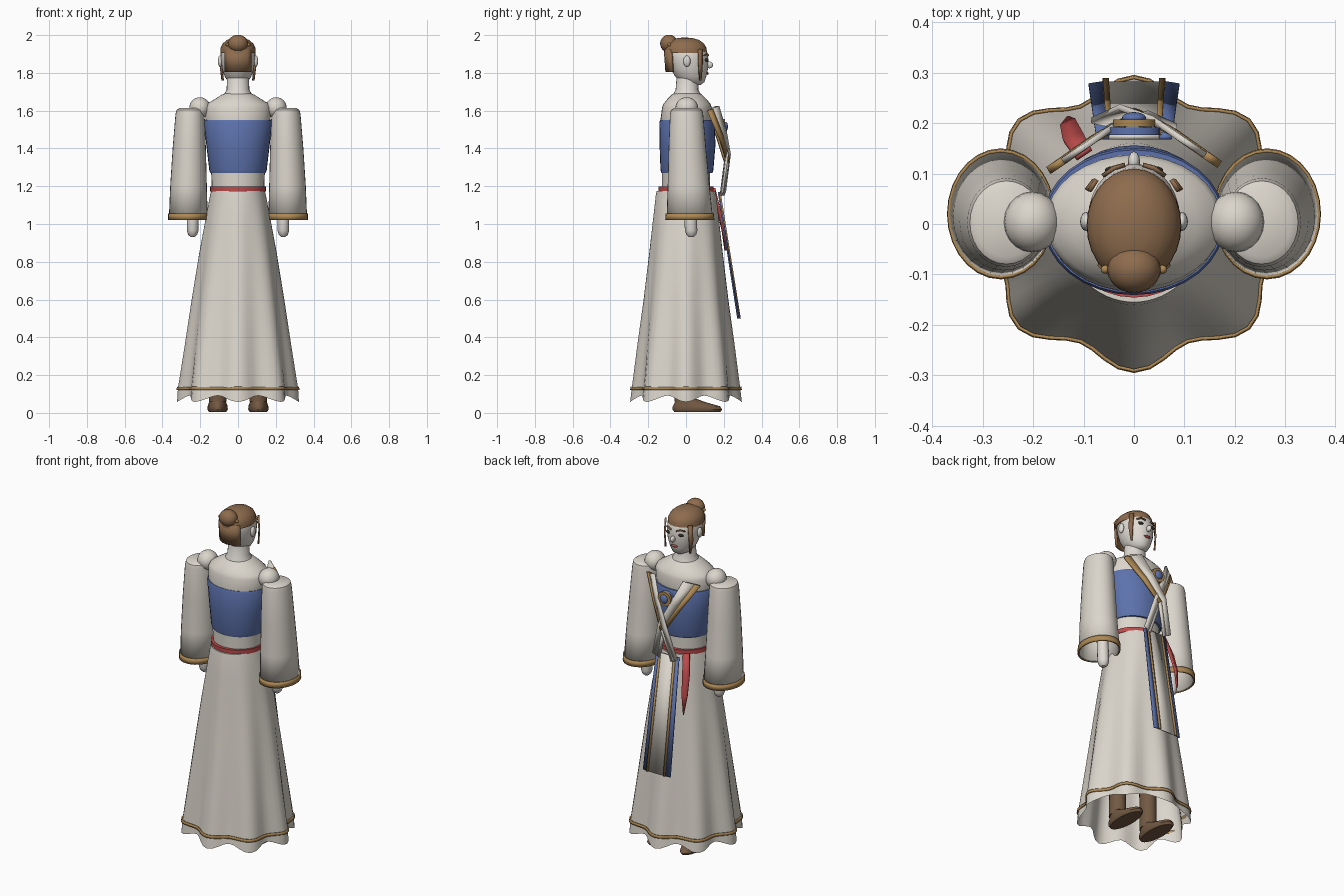
import bpy, bmesh, math
from mathutils import Vector


def mat(name, r, g, b):
    m = bpy.data.materials.new(name)
    m.diffuse_color = (r, g, b, 1)
    return m


CLOTH = mat("cream cloth", .71, .67, .60)
SKIN = mat("pale skin", .74, .70, .65)
BLUE = mat("blue cloth", .11, .17, .42)
GOLD = mat("gold trim", .42, .25, .09)
HAIR = mat("brown hair", .27, .15, .075)
SHOE = mat("dark brown leather", .17, .10, .055)
RED = mat("red cloth", .50, .07, .07)
DARK = mat("dark eye", .03, .025, .02)


def finish(name, bm, m, angle=40):
    bmesh.ops.recalc_face_normals(bm, faces=bm.faces)
    me = bpy.data.meshes.new(name)
    bm.to_mesh(me)
    bm.free()
    ob = bpy.data.objects.new(name, me)
    bpy.context.collection.objects.link(ob)
    me.materials.append(m)
    bpy.ops.object.select_all(action='DESELECT')
    ob.select_set(True)
    bpy.context.view_layer.objects.active = ob
    bpy.ops.object.shade_smooth_by_angle(angle=math.radians(angle))
    return ob


def solidify(ob, t, offset=0):
    s = ob.modifiers.new("thickness", 'SOLIDIFY')
    s.thickness, s.offset = t, offset


def loft(name, rings, m, n=32, bottom=True, top=True, ripple=0, hem=0):
    """Stack of ellipses (z, cx, cy, rx, ry); ripple fades in towards the first ring."""
    bm = bmesh.new()
    rows = []
    z0, z1 = rings[0][0], rings[-1][0]
    for k, (z, cx, cy, rx, ry) in enumerate(rings):
        fade = ((z1 - z) / (z1 - z0)) if ripple else 0
        row = []
        for i in range(n):
            a = 2 * math.pi * i / n
            w = math.cos(8 * a)
            f = 1 + ripple * fade * w
            dz = hem * w if k == 0 else 0
            row.append(bm.verts.new((cx + rx * f * math.cos(a), cy + ry * f * math.sin(a), z + dz)))
        rows.append(row)
    for a, b in zip(rows, rows[1:]):
        for i in range(n):
            bm.faces.new((a[i], a[(i + 1) % n], b[(i + 1) % n], b[i]))
    if bottom:
        bm.faces.new(rows[0])
    if top:
        bm.faces.new(rows[-1])
    return finish(name, bm, m)


def ball(name, c, r, m, u=20, v=12):
    bm = bmesh.new()
    bmesh.ops.create_uvsphere(bm, u_segments=u, v_segments=v, radius=1)
    for p in bm.verts:
        p.co = Vector((p.co.x * r[0] + c[0], p.co.y * r[1] + c[1], p.co.z * r[2] + c[2]))
    return finish(name, bm, m, 60)


def ribbon(name, left, right, m, t=.012):
    """Flat band between two edge paths."""
    bm = bmesh.new()
    a = [bm.verts.new(p) for p in left]
    b = [bm.verts.new(p) for p in right]
    for i in range(len(a) - 1):
        bm.faces.new((a[i], b[i], b[i + 1], a[i + 1]))
    ob = finish(name, bm, m, 20)
    solidify(ob, t)
    return ob


def disc(name, c, r, depth, m, sx=1):
    """Round plate facing +y."""
    bm = bmesh.new()
    bmesh.ops.create_cone(bm, cap_ends=True, segments=20, radius1=r, radius2=r, depth=depth)
    for p in bm.verts:
        p.co = Vector((p.co.x * sx + c[0], p.co.z + c[1], p.co.y + c[2]))
    return finish(name, bm, m)


def mix(p, q, f):
    return tuple(Vector(p).lerp(Vector(q), f))


# Pleated skirt with hem band
skirt = loft("skirt", [(.075, 0, 0, .300, .275), (.13, 0, 0, .297, .268), (.35, 0, 0, .268, .245),
                       (.6, 0, 0, .236, .216), (.85, 0, 0, .200, .190), (1.05, 0, 0, .166, .170),
                       (1.15, 0, 0, .148, .160), (1.175, 0, 0, .142, .155)],
             CLOTH, 64, bottom=False, ripple=.075, hem=-.017)
hem = loft("hem_trim", [(.122, 0, 0, .301, .273), (.138, 0, 0, .299, .271)], GOLD, 64,
           False, False)
for v in hem.data.vertices:  # follow the pleats
    a = math.atan2(v.co.y / .272, v.co.x / .300)
    f = 1 + .072 * math.cos(8 * a)
    v.co.x *= f
    v.co.y *= f
solidify(hem, .006)

# Torso, bodice and belt
loft("torso", [(1.17, 0, 0, .138, .128), (1.27, 0, 0, .142, .128), (1.5, 0, 0, .166, .135),
               (1.56, 0, .002, .173, .136), (1.615, 0, .005, .175, .132), (1.635, 0, .005, .165, .125),
               (1.66, 0, .005, .125, .105), (1.685, 0, .005, .085, .08), (1.695, 0, .005, .06, .06)], CLOTH)
loft("bodice", [(1.27, 0, .005, .146, .135), (1.285, 0, .005, .152, .14), (1.42, 0, .008, .168, .148),
                (1.54, 0, .005, .181, .146), (1.55, 0, .005, .177, .142)], BLUE)
loft("belt", [(1.172, 0, 0, .148, .146), (1.198, 0, 0, .148, .146)], RED)

# Neck and head
loft("neck", [(1.67, 0, .005, .078, .075), (1.69, 0, .005, .072, .072), (1.71, 0, .005, .06, .06),
              (1.80, 0, .01, .058, .058)], SKIN, 24)
loft("head", [(1.735, 0, .04, .025, .035), (1.75, 0, .035, .05, .062), (1.78, 0, .025, .070, .082),
              (1.82, 0, .018, .084, .098), (1.87, 0, .012, .091, .107), (1.91, 0, .006, .090, .106),
              (1.95, 0, 0, .072, .088), (1.97, 0, 0, .04, .05)], SKIN, 28)
ball("nose", (0, .124, 1.842), (.012, .02, .018), SKIN, 12, 8)
ball("lips", (0, .112, 1.797), (.022, .008, .007), RED, 12, 8)

# Hair cap, back of hair and bun
loft("hair_cap", [(1.905, 0, -.003, .094, .114), (1.93, 0, -.004, .093, .113), (1.955, 0, -.005, .081, .101),
                  (1.975, 0, -.006, .057, .074), (1.984, 0, -.006, .03, .04), (1.987, 0, -.006, .008, .01)],
     HAIR, 28)
N = 6
arc = [math.radians(-90 + 46 * (2 * i / N - 1)) for i in range(N + 1)]
ribbon("back_hair", [(.094 * math.cos(a), -.002 + .109 * math.sin(a), 1.925) for a in arc],
       [(.092 * math.cos(a), .004 + .106 * math.sin(a), 1.805) for a in arc], HAIR, .014)
ball("hair_bun", (0, -.09, 1.955), (.053, .047, .047), HAIR)

for s, side in ((1, "right"), (-1, "left")):
    # Face details and locks
    ball(side + "_ear", (s * .095, .005, 1.862), (.012, .019, .03), SKIN, 12, 8)
    ball(side + "_eye", (s * .04, .107, 1.868), (.018, .008, .009), DARK, 12, 8)
    ribbon(side + "_brow", [(s * .018, .117, 1.895), (s * .04, .110, 1.903), (s * .062, .095, 1.895)],
           [(s * .018, .118, 1.888), (s * .04, .112, 1.896), (s * .062, .096, 1.89)], HAIR, .008)
    ribbon(side + "_lock", [(s * .088, .066, 1.925), (s * .094, .067, 1.84), (s * .084, .072, 1.76)],
           [(s * .074, .088, 1.925), (s * .080, .086, 1.84), (s * .079, .080, 1.76)], HAIR, .009)
    ball(side + "_hair_pin", (s * .057, -.09, 1.95), (.009, .009, .009), GOLD, 8, 6)

    # Sleeve, cuff, shoulder and hand
    sl = loft(side + "_sleeve", [(1.025, s * .263, .02, .100, .120), (1.2, s * .262, .014, .094, .108),
                                 (1.4, s * .258, .007, .085, .096), (1.58, s * .254, .003, .074, .085),
                                 (1.602, s * .253, .003, .070, .080), (1.61, s * .253, .003, .058, .068)],
              CLOTH, 28, bottom=False)
    solidify(sl, .006)
    cuff = loft(side + "_cuff", [(1.022, s * .264, .02, .104, .127), (1.056, s * .264, .02, .103, .125)],
                GOLD, 28, False, False)
    solidify(cuff, .006)
    ball(side + "_shoulder", (s * .202, .004, 1.615), (.056, .06, .056), CLOTH)
    loft(side + "_hand", [(.932, s * .24, .028, .012, .014), (.943, s * .24, .028, .024, .026),
                          (.965, s * .24, .027, .031, .033), (1.02, s * .24, .025, .031, .033),
                          (1.2, s * .245, .02, .03, .032)], SKIN, 16)

    # Shoe and ankle
    shoe = loft(side + "_shoe", [(.005, s * .108, .06, .046, .122), (.018, s * .108, .06, .054, .132),
                                 (.035, s * .108, .055, .053, .125), (.055, s * .108, .025, .046, .085),
                                 (.075, s * .108, 0, .042, .052)], SHOE, 24)
    loft(side + "_ankle", [(.06, s * .108, -.01, .046, .05), (.16, s * .108, -.01, .045, .048),
                           (.3, s * .105, -.01, .045, .048)], SHOE, 16)

    # Crossed chest strap with gold outer edge; one side lies slightly in front
    d = .006 * s
    outer = [(s * .17, .112 + d, 1.60), (s * .085, .172 + d, 1.46), (s * .01, .213 + d, 1.33),
             (s * -.04, .190 + d, 1.15)]
    inner = [(s * .09, .165 + d, 1.625), (s * .035, .203 + d, 1.50), (s * -.03, .226 + d, 1.37),
             (s * -.085, .200 + d, 1.17)]
    seam = [mix(p, q, .36) for p, q in zip(outer, inner)]
    ribbon(side + "_strap", seam, inner, CLOTH)
    ribbon(side + "_strap_edge", outer[:3], seam[:3], GOLD, .016)
    ribbon(side + "_strap_tail", outer[2:], seam[2:], CLOTH)

    # Front panel borders
    ribbon(side + "_panel_border", [(s * .05, .172, 1.17), (s * .058, .28, .5)],
           [(s * .075, .172, 1.17), (s * .09, .275, .5)], BLUE, .008)
    ribbon(side + "_panel_trim", [(s * .043, .177, 1.17), (s * .05, .284, .5)],
           [(s * .054, .177, 1.17), (s * .062, .284, .5)], GOLD, .012)

# Hanging front panel
ribbon("front_panel", [(-.05, .172, 1.17), (-.058, .279, .5)], [(.05, .172, 1.17), (.058, .279, .5)], CLOTH, .008)

# Medallion
disc("medallion_backing", (0, .184, 1.51), .045, .014, BLUE, 1.15)
disc("medallion_rim", (0, .200, 1.515), .042, .014, GOLD)
ball("medallion_gem", (0, .210, 1.515), (.024, .012, .026), BLUE)

# Red ribbon hanging from the belt
ribbon("belt_ribbon", [(-.085, .150, 1.19), (-.10, .178, 1.08), (-.115, .205, .97), (-.128, .21, .86)],
       [(-.115, .130, 1.19), (-.14, .165, 1.08), (-.145, .192, .97), (-.132, .208, .86)], RED, .01)
